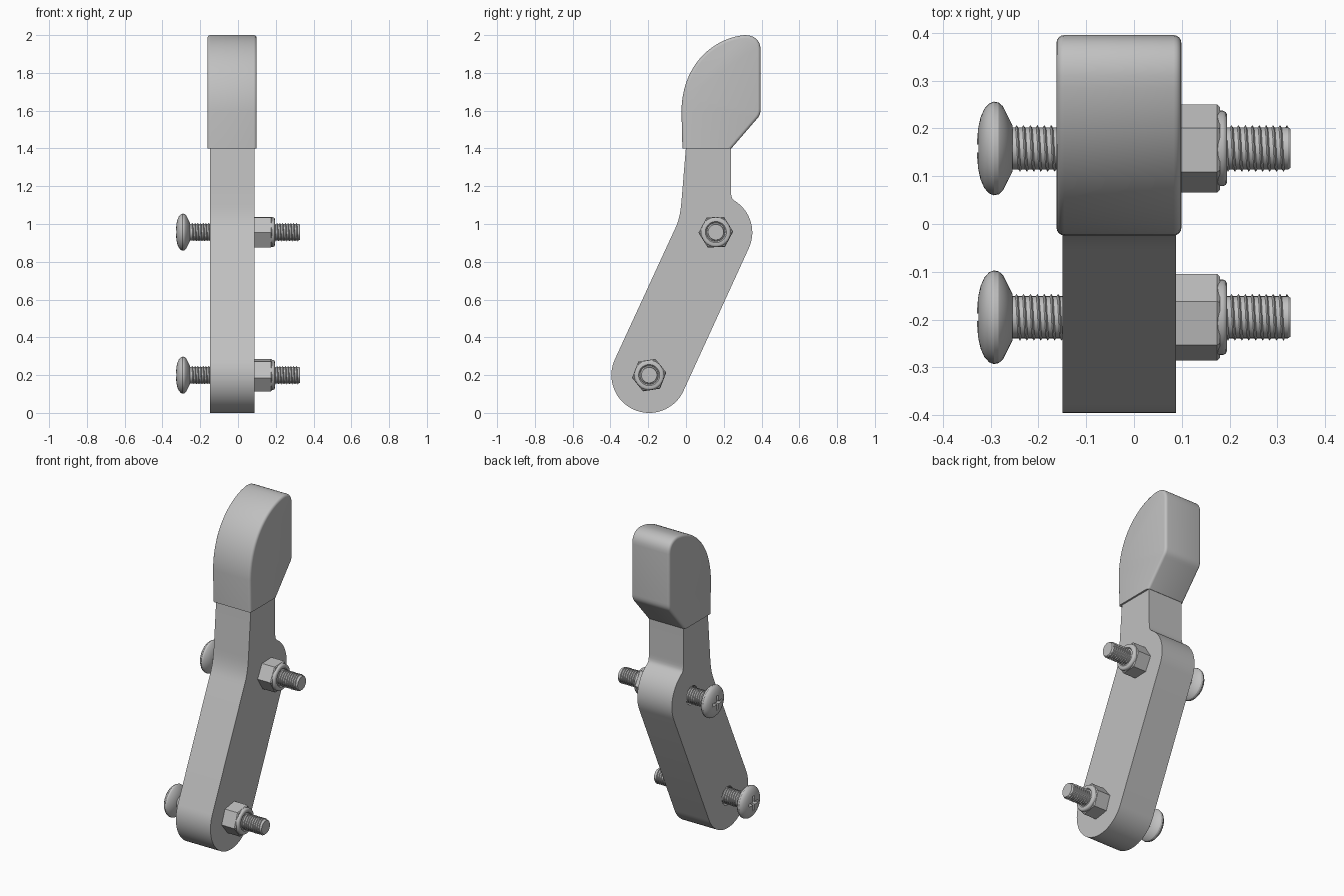
import bpy
import bmesh
import math
from mathutils import Vector
from mathutils.geometry import interpolate_bezier

if "Cube" in bpy.data.objects:
    bpy.data.objects.remove(bpy.data.objects["Cube"], do_unlink=True)

grey = bpy.data.materials.new("plain grey")
grey.use_nodes = True
grey.diffuse_color = (0.53, 0.53, 0.53, 1)
grey.node_tree.nodes["Principled BSDF"].inputs["Base Color"].default_value = grey.diffuse_color


def activate(ob):
    bpy.ops.object.select_all(action="DESELECT")
    ob.select_set(True)
    bpy.context.view_layer.objects.active = ob


def make(name, bm):
    bmesh.ops.recalc_face_normals(bm, faces=bm.faces)
    mesh = bpy.data.meshes.new(name)
    bm.to_mesh(mesh)
    bm.free()
    mesh.materials.append(grey)
    ob = bpy.data.objects.new(name, mesh)
    bpy.context.collection.objects.link(ob)
    return ob


def smooth(ob, angle=30):
    activate(ob)
    bpy.ops.object.shade_smooth_by_angle(angle=math.radians(angle))


def cut(ob, cutter):
    """Subtract a cutter, then discard it."""
    mod = ob.modifiers.new("cut", "BOOLEAN")
    mod.operation, mod.solver, mod.object = "DIFFERENCE", "EXACT", cutter
    activate(ob)
    bpy.ops.object.modifier_apply(modifier=mod.name)
    bpy.data.objects.remove(cutter, do_unlink=True)


def slab(outline, x0, x1):
    """Extrude a side outline of (y, z) points across x."""
    bm = bmesh.new()
    face = bm.faces.new([bm.verts.new((x0, y, z)) for y, z in outline])
    out = bmesh.ops.extrude_face_region(bm, geom=[face], use_keep_orig=True)
    verts = [v for v in out["geom"] if isinstance(v, bmesh.types.BMVert)]
    bmesh.ops.translate(bm, verts=verts, vec=(x1 - x0, 0, 0))
    return bm


def lathe(name, profile, centre, sides=40, turn=0):
    """Revolve (x, radius) points, closed by end caps, about an x axis."""
    bm = bmesh.new()
    rings = []
    for x, r in profile:
        angles = [math.radians(turn) + math.tau * i / sides for i in range(sides)]
        rings.append([bm.verts.new((x, centre[0] + r * math.cos(a), centre[1] + r * math.sin(a)))
                      for a in angles])
    for a, b in zip(rings, rings[1:]):
        for i in range(sides):
            j = (i + 1) % sides
            bm.faces.new((a[i], a[j], b[j], b[i]))
    bm.faces.new(rings[0])
    bm.faces.new(rings[-1])
    return make(name, bm)


def arc(centre, r, start, end, n):
    angles = [math.radians(start + (end - start) * i / n) for i in range(n + 1)]
    return [(centre[0] + r * math.cos(a), centre[1] + r * math.sin(a)) for a in angles]


def bezier(a, b, c, d, n):
    return [tuple(p)[:2] for p in interpolate_bezier(*[Vector(p) for p in (a, b, c, d)], n)]


LOW, HIGH = (-0.195, 0.2), (0.154, 0.955)

# Lever arm: two round ends joined by straight sides, with a narrow neck
outline = arc(LOW, 0.2, 155, 335, 36)
outline += arc(HIGH, 0.197, -25, 54, 18)
outline += bezier((0.255, 1.125), (0.24, 1.135), (0.238, 1.15), (0.238, 1.18), 5)
outline += [(0.238, 1.41), (0.0, 1.41)]
outline += bezier((-0.024, 1.12), (-0.03, 1.04), (-0.045, 1.0), (-0.065, 0.96), 8)
arm = make("lever_arm", slab(outline, -0.149, 0.088))
for spot in (LOW, HIGH):
    cut(arm, lathe("hole_cutter", [(-0.3, 0.056), (0.3, 0.056)], spot))
smooth(arm)

# Handle grip: curved front, flat back and softened side rims
outline = [(-0.019, 1.4)]
outline += bezier((-0.024, 1.6), (-0.02, 1.85), (0.15, 1.985), (0.31, 2.0), 20)
outline += bezier((0.31, 2.0), (0.36, 2.0), (0.395, 1.975), (0.395, 1.92), 9)[1:]
outline += bezier((0.395, 1.61), (0.395, 1.585), (0.39, 1.57), (0.37, 1.55), 6)
outline += [(0.24, 1.4)]
bm = slab(outline, -0.162, 0.099)
rims = [e for e in bm.edges
        if abs(e.verts[0].co.x - e.verts[1].co.x) < 0.001
        and max(v.co.z for v in e.verts) > 1.401]
bmesh.ops.bevel(bm, geom=rims, offset=0.016, segments=4, profile=0.5, affect="EDGES")
smooth(make("handle_grip", bm), 35)


def thread(name, centre):
    """Helical ridge along the bolt shank."""
    pitch, root, crest = 0.0145, 0.042, 0.049
    bm = bmesh.new()
    pts = [bm.verts.new(p) for p in ((0, root, 0), (pitch * 0.3, crest, 0), (pitch * 0.6, root, 0))]
    for a, b in zip(pts, pts[1:]):
        bm.edges.new((a, b))
    ob = make(name, bm)
    ob.location = (-0.25, *centre)
    mod = ob.modifiers.new("helix", "SCREW")
    mod.axis = "X"
    mod.screw_offset = pitch
    mod.iterations = 39
    mod.steps = mod.render_steps = 24
    mod.use_normal_calculate = True
    activate(ob)
    bpy.ops.object.modifier_apply(modifier=mod.name)
    smooth(ob)


# Bolts with cross-recessed heads and locking nuts
for label, spot, turn in (("lower", LOW, 9), ("upper", (0.158, 0.957), 2)):
    lathe_shank = lathe(label + "_bolt_shank", [(-0.265, 0.044), (0.322, 0.044), (0.327, 0.041)], spot)
    smooth(lathe_shank)
    thread(label + "_bolt_thread", spot)

    head = lathe(label + "_bolt_head", [
        (-0.328, 0.02), (-0.326, 0.042), (-0.321, 0.065), (-0.313, 0.083), (-0.303, 0.094),
        (-0.293, 0.098), (-0.283, 0.096), (-0.274, 0.088), (-0.254, 0.048)], spot)
    for long_y, long_z in ((0.055, 0.01), (0.01, 0.055)):
        bm = bmesh.new()
        bmesh.ops.create_cube(bm, size=2)
        for v in bm.verts:
            taper = 0.55 if v.co.x > 0 else 1
            v.co = (-0.32 + v.co.x * 0.03, spot[0] + v.co.y * long_y * taper,
                    spot[1] + v.co.z * long_z * taper)
        cut(head, make("recess_cutter", bm))
    smooth(head)

    lathe(label + "_nut_body", [(0.086, 0.092), (0.174, 0.092), (0.18, 0.086)], spot, 6, turn)
    smooth(lathe(label + "_nut_collar", [
        (0.172, 0.079), (0.186, 0.079), (0.192, 0.076), (0.195, 0.07),
        (0.195, 0.056), (0.188, 0.05)], spot), 40)
